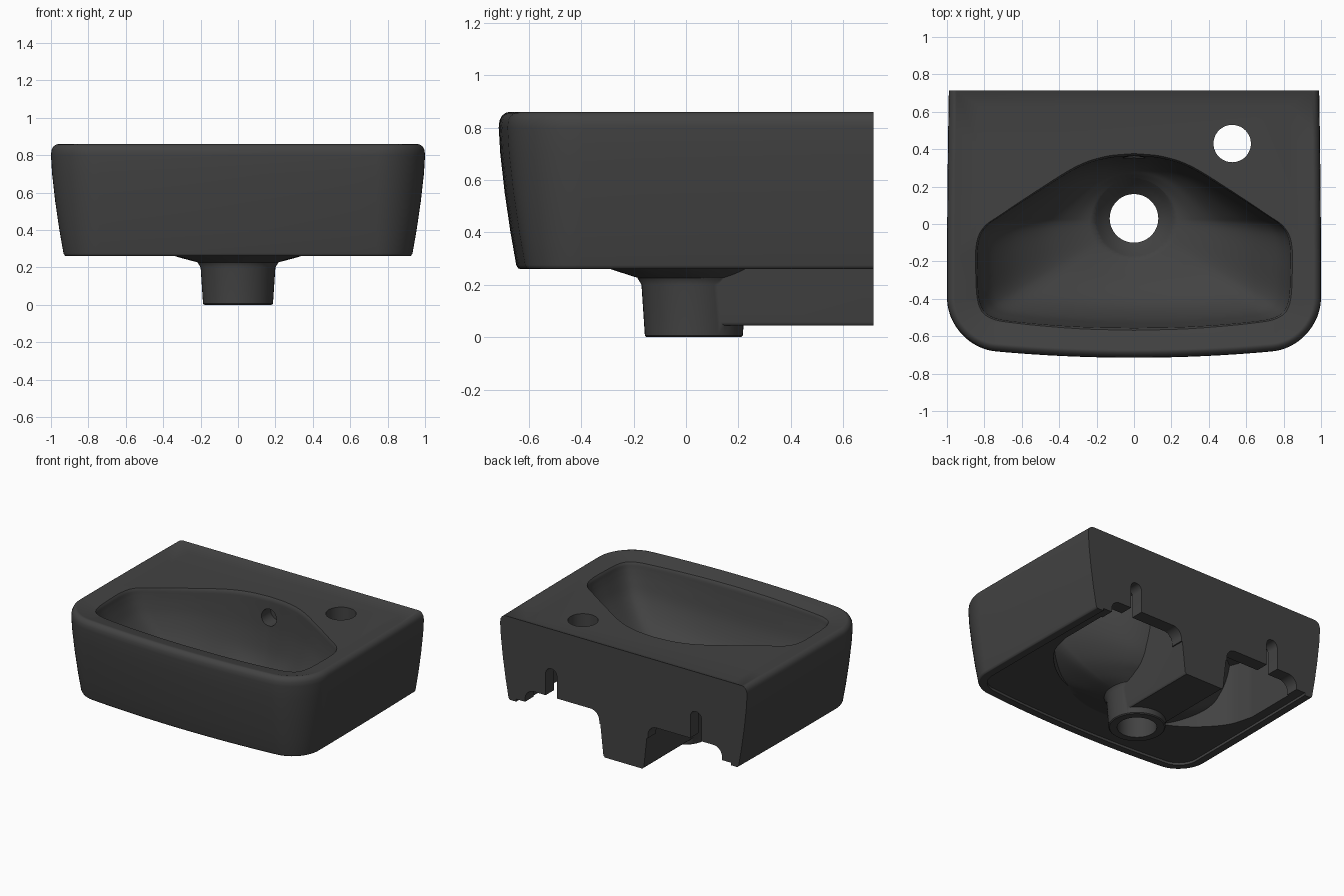
import bpy, bmesh, math
from mathutils import Vector

cube = bpy.data.objects.get("Cube")
if cube:
    bpy.data.objects.remove(cube, do_unlink=True)

ceramic = bpy.data.materials.new("charcoal ceramic")
ceramic.use_nodes = True
ceramic.diffuse_color = (0.055, 0.055, 0.055, 1)
ceramic.node_tree.nodes["Principled BSDF"].inputs["Base Color"].default_value = ceramic.diffuse_color

DRAIN = Vector((0, 0.03))
BACK = 0.715


def loft(name, rings):
    """Closed solid through a list of rings with equal point counts."""
    bm = bmesh.new()
    loops = [[bm.verts.new(p) for p in ring] for ring in rings]
    n = len(loops[0])
    for low, high in zip(loops, loops[1:]):
        for i in range(n):
            j = (i + 1) % n
            bm.faces.new((low[i], low[j], high[j], high[i]))
    bm.faces.new(loops[0])
    bm.faces.new(loops[-1])
    bmesh.ops.recalc_face_normals(bm, faces=bm.faces)
    mesh = bpy.data.meshes.new(name)
    bm.to_mesh(mesh)
    bm.free()
    mesh.materials.append(ceramic)
    obj = bpy.data.objects.new(name, mesh)
    bpy.context.collection.objects.link(obj)
    return obj


def mirrored(half):
    """Close a half outline (x >= 0) across the centre line."""
    return half + [(-x, y) for x, y in reversed(half) if x > 1e-5]


def curve(points, steps=6):
    """Smooth curve through a few points."""
    pts = [Vector(p) for p in points]
    ext = [2 * pts[0] - pts[1]] + pts + [2 * pts[-1] - pts[-2]]
    out = []
    for a, b, c, d in zip(ext, ext[1:], ext[2:], ext[3:]):
        for k in range(steps):
            t = k / steps
            out.append(tuple(0.5 * (2 * b + (c - a) * t + (2 * a - 5 * b + 4 * c - d) * t**2
                                    + (3 * b - a - 3 * c + d) * t**3)))
    return out + [tuple(pts[-1])]


def at_z(ring, z):
    return [(x, y, z) for x, y in ring]


def wall_prism(name, outline, y0, y1):
    """Extrude an x-z outline along y."""
    return loft(name, [[(x, y, z) for x, z in outline] for y in (y0, y1)])


def circle(r, centre=DRAIN, n=48):
    return [(centre[0] + r * math.cos(a), centre[1] + r * math.sin(a))
            for a in (2 * math.pi * k / n for k in range(n))]


def combine(target, tool, operation):
    mod = target.modifiers.new("cut", 'BOOLEAN')
    mod.operation, mod.object, mod.solver = operation, tool, 'EXACT'
    bpy.context.view_layer.objects.active = target
    bpy.ops.object.modifier_apply(modifier=mod.name)
    bpy.data.objects.remove(tool, do_unlink=True)


# Outer body: bowed front, rounded front corners, flat back
def body_ring(z, inset, back=BACK):
    r = 0.26 - inset
    half = [(0.74 * k / 8, -0.393 - r) for k in range(8)]
    for k in range(13):
        a = math.radians(-90 + 7.5 * k)
        half.append((0.74 + r * math.cos(a), -0.393 + r * math.sin(a)))
    half = [(x, y - 0.062 * max(0, 1 - x * x)) for x, y in half]
    for k in range(1, 6):
        t = k / 5
        half.append((0.74 + r - 0.01 * t * t, -0.393 + (back + 0.393) * t))
    return at_z(mirrored(half), z)


body_profile = [(0.26, 0.082), (0.263, 0.074), (0.275, 0.067), (0.4, 0.045), (0.55, 0.023),
                (0.7, 0.006), (0.8, 0), (0.828, 0.003), (0.845, 0.012), (0.856, 0.026), (0.86, 0.042)]
rings = [body_ring(z, d) for z, d in body_profile]
rings.append(body_ring(0.832, 0.155, 0.635))
basin = loft("washbasin", rings)

# Shallow recess inside the bottom lip, open at the back
combine(basin, loft("bottom_recess", [body_ring(z, 0.13, 0.8) for z in (0.2, 0.278)]), 'DIFFERENCE')

# Hollow underside behind the bowl
hollow = mirrored(curve([(0, -0.25), (0.35, -0.22), (0.57, -0.11), (0.74, 0.07), (0.8, 0.25)])
                  + [(0.8, 0.62)])
combine(basin, loft("hollow", [at_z(hollow, 0.1), at_z(hollow, 0.72)]), 'DIFFERENCE')

# Bowl shape shared by its inside and its underside
bowl_edge = mirrored(curve([(0, -0.555), (0.3, -0.548), (0.6, -0.525), (0.76, -0.495), (0.822, -0.42),
                            (0.835, -0.25), (0.83, -0.1), (0.79, -0.015), (0.7, 0.05), (0.5, 0.18),
                            (0.3, 0.3), (0.15, 0.35), (0, 0.365)]))
steep = curve([(0, 0.8), (0.04, 0.71), (0.12, 0.58), (0.3, 0.45), (0.55, 0.37), (0.8, 0.33), (1, 0.3)], 4)
ramp = curve([(0, 0.8), (0.04, 0.73), (0.12, 0.64), (0.3, 0.52), (0.55, 0.41), (0.8, 0.34), (1, 0.3)], 4)


def bowl_ring(t, z_steep, z_ramp, grow=0.0):
    """Ring between rim and drain, falling more gently towards the sides."""
    ring = []
    for p in bowl_edge:
        ray = Vector(p) - DRAIN
        out = ray.normalized()
        q = DRAIN + (ray + out * grow) * (1 - t) + out * 0.21 * t
        ring.append((q.x, q.y, z_steep + (z_ramp - z_steep) * out.x ** 4))
    return ring


def bowl_rings(drop, grow):
    return [bowl_ring(t, z - drop, r - drop, grow) for (t, z), (_, r) in zip(steep, ramp)]


combine(basin, loft("bowl_underside", bowl_rings(0.075, 0.09)), 'UNION')

# Overflow rib running from the drain to the back wall
rib = [(-0.15, 0.045), (0.15, 0.045), (0.162, 0.057), (0.2, 0.4), (0.2, 0.75),
       (-0.2, 0.75), (-0.2, 0.4), (-0.162, 0.057)]
combine(basin, wall_prism("overflow_rib", rib, 0.03, BACK), 'UNION')

# Drain outlet
outlet = [(0.18, 0), (0.187, 0.006), (0.2, 0.2), (0.215, 0.225), (0.215, 0.3)]
combine(basin, loft("drain_outlet", [at_z(circle(r), z) for r, z in outlet]), 'UNION')

# Bowl inside with softened rim, then drain seat and drain hole
rim = [bowl_ring(0, z, z, g) for z, g in ((0.9, 0.016), (0.835, 0.014), (0.824, 0.006), (0.812, 0.001))]
combine(basin, loft("bowl_inside", rim + bowl_rings(0, 0)), 'DIFFERENCE')
seat = [(0.213, 0.34), (0.213, 0.302), (0.2, 0.286), (0.185, 0.266), (0.16, 0.237), (0.13, 0.21), (0.13, -0.1)]
combine(basin, loft("drain_seat", [at_z(circle(r), z) for r, z in seat]), 'DIFFERENCE')

# Tap hole and overflow hole
tap = circle(0.1, (0.525, 0.43))
combine(basin, loft("tap_hole", [at_z(tap, 0.6), at_z(tap, 1)]), 'DIFFERENCE')
combine(basin, wall_prism("overflow_hole", circle(0.06, (0, 0.69), 32), 0.28, 0.46), 'DIFFERENCE')


# Back wall: rounded cut-outs beside the rib and slots for the fixings
def arch(x0, x1, z0, z1, r):
    outline = [(x0, z0), (x1, z0)]
    for cx, start in ((x1 - r, 0), (x0 + r, 90)):
        for k in range(9):
            a = math.radians(start + k * 11.25)
            outline.append((cx + r * math.cos(a), z1 - r + r * math.sin(a)))
    return outline


for side in (1, -1):
    lower = arch(0.195, 0.79, -0.1, 0.37, 0.07)
    slot = arch(0.535, 0.625, 0.2, 0.573, 0.044)
    for name, outline in (("wall_cutout", lower), ("fixing_slot", slot)):
        outline = [(side * x, z) for x, z in outline]
        combine(basin, wall_prism(name, outline, 0.615, 0.8), 'DIFFERENCE')

# Smooth glazed finish with crisp edges kept
bpy.ops.object.select_all(action='DESELECT')
basin.select_set(True)
bpy.context.view_layer.objects.active = basin
bpy.ops.object.shade_smooth_by_angle(angle=math.radians(40))
weighted = basin.modifiers.new("even_shading", 'WEIGHTED_NORMAL')
weighted.keep_sharp = True
